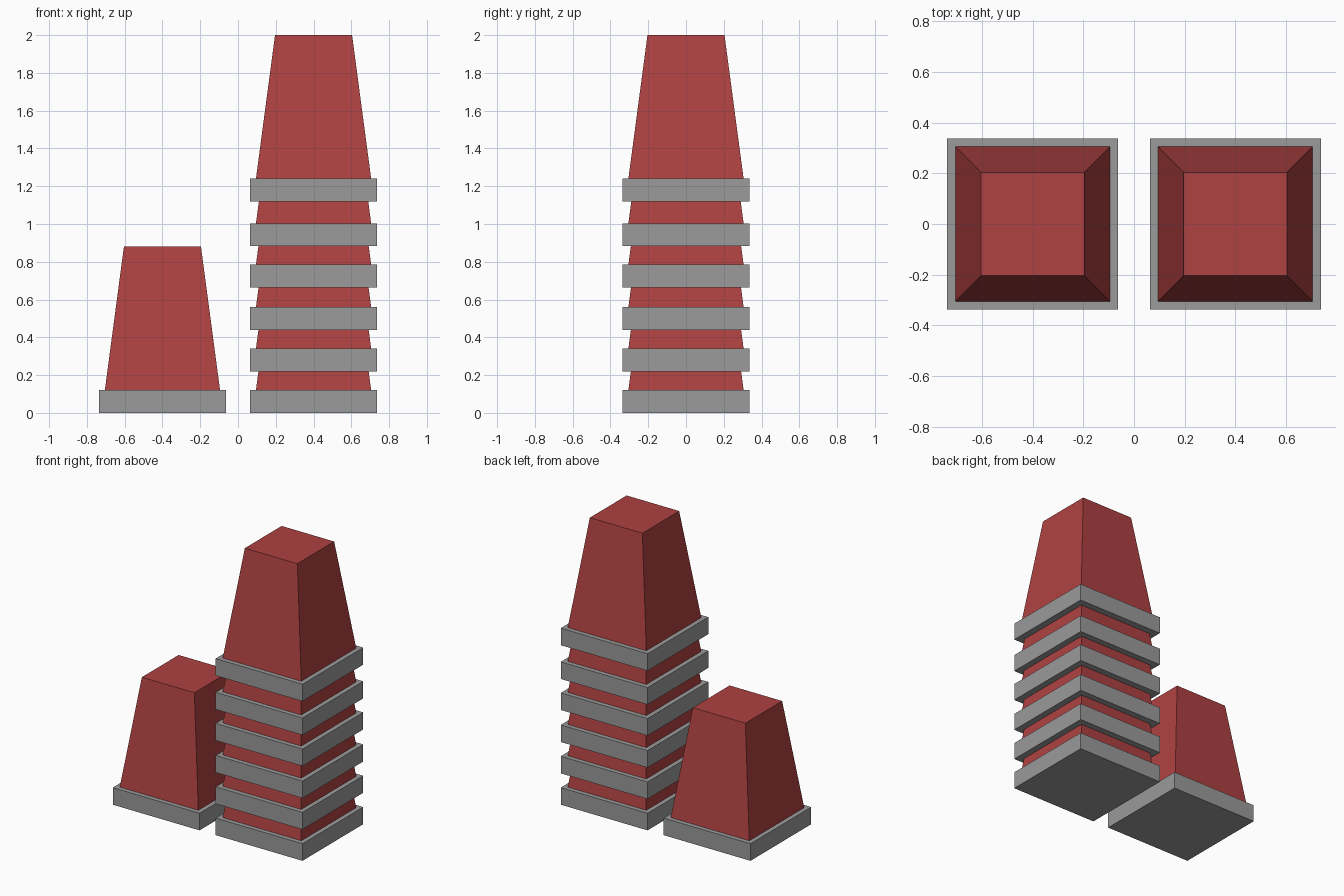
import bpy, bmesh

if "Cube" in bpy.data.objects:
    bpy.data.objects.remove(bpy.data.objects["Cube"])

def material(name, rgb):
    m = bpy.data.materials.new(name)
    m.diffuse_color = (*rgb, 1)
    m.use_nodes = True
    m.node_tree.nodes["Principled BSDF"].inputs["Base Color"].default_value = m.diffuse_color
    return m

RED = material("cone red", (0.43, 0.054, 0.054))
GREY = material("base grey", (0.325, 0.325, 0.325))

def frustum(name, x, z0, z1, half_bottom, half_top, mat):
    """Square block whose top may be narrower than its bottom."""
    bm = bmesh.new()
    bmesh.ops.create_cube(bm, size=2)
    for v in bm.verts:
        top = v.co.z > 0
        half = half_top if top else half_bottom
        v.co = (v.co.x * half, v.co.y * half, z1 - z0 if top else 0)
    me = bpy.data.meshes.new(name)
    bm.to_mesh(me)
    bm.free()
    me.materials.append(mat)
    ob = bpy.data.objects.new(name, me)
    ob.location = (x, 0, z0)
    bpy.context.collection.objects.link(ob)

def traffic_cone(name, x, z):
    frustum(name + "_base", x, z, z + 0.12, 0.337, 0.337, GREY)
    frustum(name + "_body", x, z + 0.12, z + 0.88, 0.305, 0.204, RED)

# Single cone on the left
traffic_cone("single_cone", -0.4, 0)

# Stack of nested cones on the right
for i, z in enumerate((0, 0.22, 0.44, 0.665, 0.883, 1.12)):
    traffic_cone(f"stacked_cone_{i + 1}", 0.4, z)
